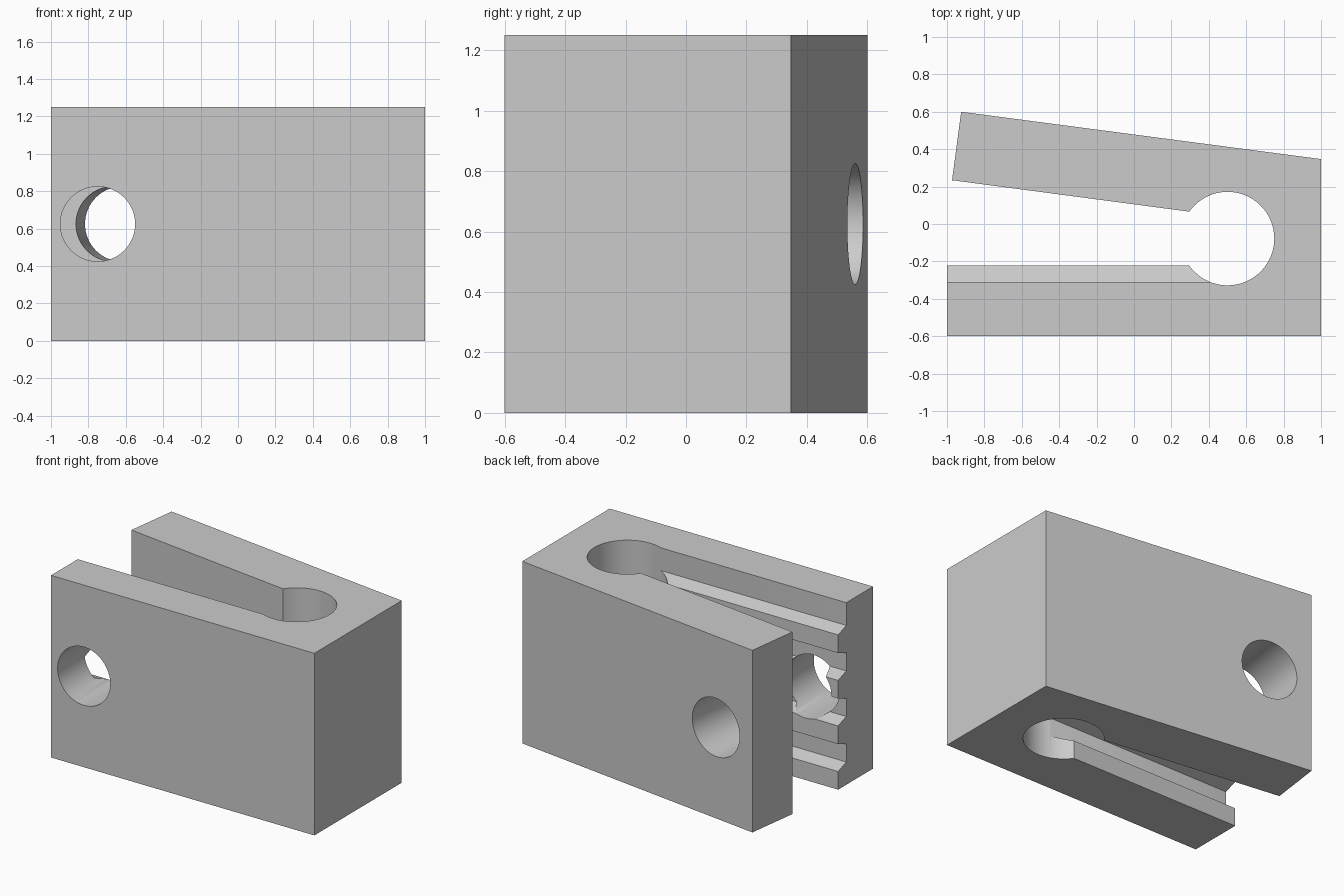
import bpy, bmesh, math
from mathutils import Matrix, Vector

if "Cube" in bpy.data.objects:
    bpy.data.objects.remove(bpy.data.objects["Cube"], do_unlink=True)

HEIGHT = 1.25
PITCH = HEIGHT / 4


def material(name, rgb):
    mat = bpy.data.materials.new(name)
    mat.use_nodes = True
    mat.diffuse_color = (*rgb, 1)
    mat.node_tree.nodes["Principled BSDF"].inputs["Base Color"].default_value = (*rgb, 1)
    return mat


def prism(name, points, direction):
    """Extrude a closed loop of 3D points along a direction."""
    bm = bmesh.new()
    face = bm.faces.new([bm.verts.new(p) for p in points])
    out = bmesh.ops.extrude_face_region(bm, geom=[face])
    verts = [g for g in out["geom"] if isinstance(g, bmesh.types.BMVert)]
    bmesh.ops.translate(bm, verts=verts, vec=Vector(direction))
    bmesh.ops.recalc_face_normals(bm, faces=bm.faces)
    return finish(name, bm)


def finish(name, bm):
    mesh = bpy.data.meshes.new(name)
    bm.to_mesh(mesh)
    bm.free()
    obj = bpy.data.objects.new(name, mesh)
    bpy.context.collection.objects.link(obj)
    return obj


def bore(name, x, y, angle):
    """Round cutter lying along y, turned about z."""
    bm = bmesh.new()
    bmesh.ops.create_cone(bm, cap_ends=True, segments=64, radius1=0.2, radius2=0.2, depth=0.5,
                          matrix=Matrix.Translation((x, y, HEIGHT / 2))
                          @ Matrix.Rotation(angle, 4, "Z") @ Matrix.Rotation(math.pi / 2, 4, "X"))
    return finish(name, bm)


def cut(obj, cutter):
    cutter.hide_render = True
    mod = obj.modifiers.new(cutter.name, "BOOLEAN")
    mod.operation = "DIFFERENCE"
    mod.solver = "EXACT"
    mod.object = cutter
    bpy.context.view_layer.objects.active = obj
    bpy.ops.object.modifier_apply(modifier=mod.name)
    bpy.data.objects.remove(cutter, do_unlink=True)


# Clamp body: two arms joined around a round relief
sweep = math.radians(144.8)
relief = []
for i in range(57):
    a = sweep - 2 * sweep * i / 56
    relief.append((0.5 + 0.25 * math.cos(a), -0.078 + 0.25 * math.sin(a)))
outline = [(-1, -0.6), (1, -0.6), (1, 0.347), (-0.924, 0.6), (-0.973, 0.234)]
outline += relief + [(-1, relief[-1][1])]
body = prism("clamp_body", [(x, y, 0) for x, y in outline], (0, 0, HEIGHT))

# Tapered grooves leave teeth along the inside of the straight arm
root, mouth = -0.31, -0.16
flare = PITCH / 10 * (mouth - root) / 0.0875
for k in range(4):
    low = k * PITCH + PITCH / 2
    high = low + PITCH * 0.4
    if k == 3:
        high = HEIGHT + 0.1
    section = [(root, low), (mouth, low - flare), (mouth, high + flare), (root, high)]
    # shift so the root of each groove clears the tooth flank
    cut(body, prism("groove_cutter", [(-1.1, y, z) for y, z in section], (1.6, 0, 0)))

# Bolt holes, each square to its own arm
cut(body, bore("straight_arm_hole", -0.75, -0.41, 0))
cut(body, bore("angled_arm_hole", -0.644, 0.376, math.radians(-7.5)))

# Finish
body.data.materials.clear()
body.data.materials.append(material("plain_grey", (0.6, 0.6, 0.6)))
bpy.ops.object.select_all(action="DESELECT")
body.select_set(True)
bpy.context.view_layer.objects.active = body
bpy.ops.object.shade_smooth_by_angle(angle=math.radians(30))
